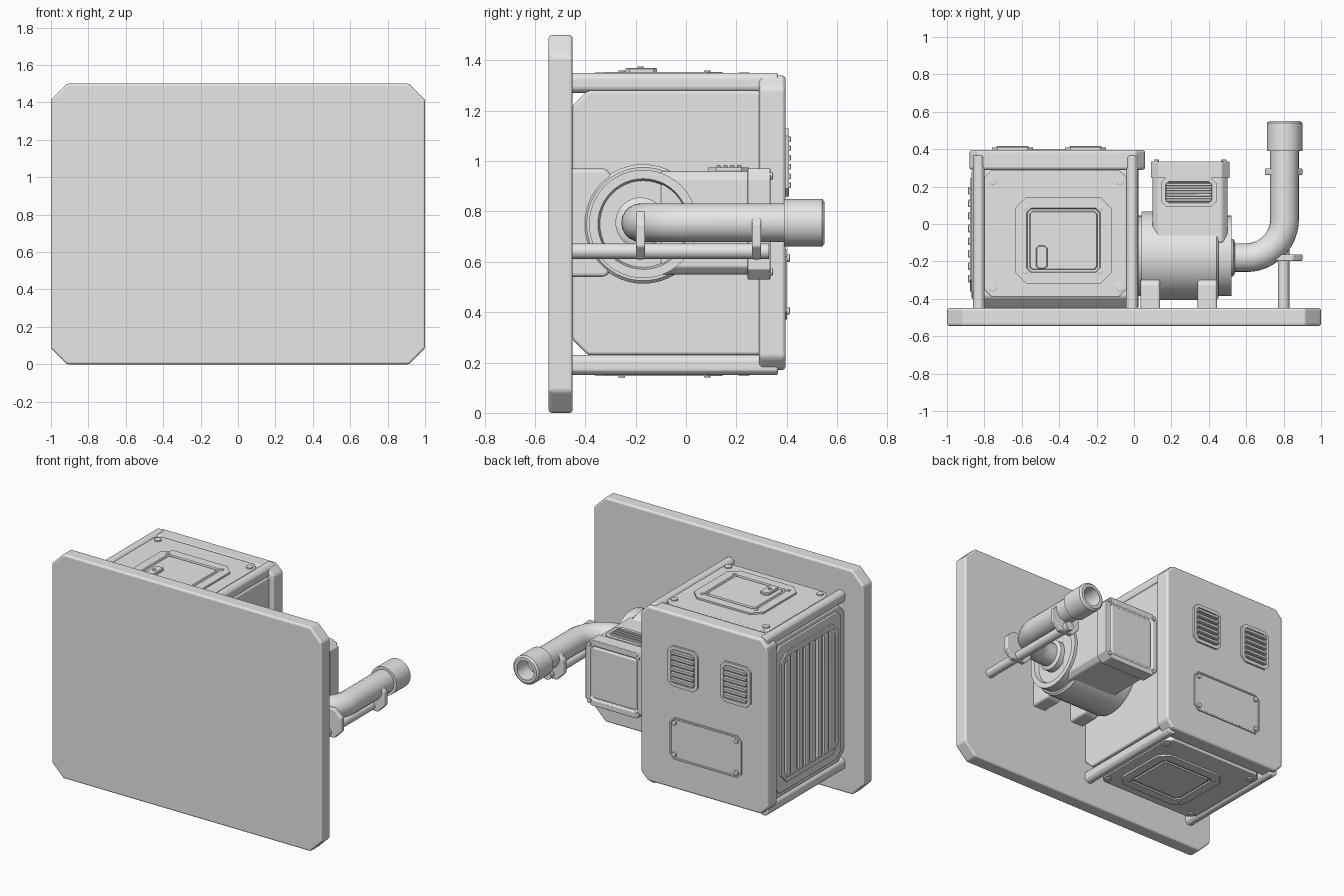
import bpy, bmesh
from math import sin, cos, pi, radians

cube = bpy.data.objects.get("Cube")
if cube:
    bpy.data.objects.remove(cube, do_unlink=True)

grey = bpy.data.materials.new("plain_grey")
grey.use_nodes = True
grey.diffuse_color = (0.8, 0.8, 0.8, 1)
grey.node_tree.nodes["Principled BSDF"].inputs["Base Color"].default_value = (0.8, 0.8, 0.8, 1)

rounded = []
PLACE = {"x": lambda u, v, w: (w, u, v),
         "y": lambda u, v, w: (u, w, v),
         "z": lambda u, v, w: (u, v, w)}


def octo(u0, u1, v0, v1, c):
    """Rectangle outline with cut corners."""
    return [(u0 + c, v0), (u1 - c, v0), (u1, v0 + c), (u1, v1 - c),
            (u1 - c, v1), (u0 + c, v1), (u0, v1 - c), (u0, v0 + c)]


def disc(u, v, r, n=48):
    return [(u + r * cos(2 * pi * i / n), v + r * sin(2 * pi * i / n)) for i in range(n)]


def prism(name, axis, outline, inner, outer, insets=(), bevel=0.0, smooth=False):
    """Extrude an outline along an axis; insets step the outer cap in and out."""
    bm = bmesh.new()
    place = PLACE[axis]
    a = [bm.verts.new(place(u, v, inner)) for u, v in outline]
    b = [bm.verts.new(place(u, v, outer)) for u, v in outline]
    bm.faces.new(a)
    cap = bm.faces.new(b)
    n = len(a)
    for i in range(n):
        j = (i + 1) % n
        bm.faces.new((a[i], a[j], b[j], b[i]))
    bmesh.ops.recalc_face_normals(bm, faces=bm.faces[:])
    for thick, depth in insets:
        bmesh.ops.inset_individual(bm, faces=[cap], thickness=thick, depth=depth)
    mesh = bpy.data.meshes.new(name)
    bm.to_mesh(mesh)
    bm.free()
    mesh.materials.append(grey)
    ob = bpy.data.objects.new(name, mesh)
    bpy.context.collection.objects.link(ob)
    if bevel:
        mod = ob.modifiers.new("soft_edges", "BEVEL")
        mod.width = bevel
        mod.segments = 3
        mod.limit_method = "ANGLE"
        mod.angle_limit = radians(30)
    if smooth:
        rounded.append(ob)
    return ob


def screws(name, axis, u0, u1, v0, v1, r, inner, outer):
    for u in (u0, u1):
        for v in (v0, v1):
            prism(name, axis, disc(u, v, r, 12), inner, outer, [(r * 0.25, 0.002)])


def vent(name, axis, rect, inner, outer, border, count, upright=False, c=0.03):
    """Recessed frame filled with evenly spaced bars."""
    u0, u1, v0, v1 = rect
    step = 0.012 if outer > inner else -0.012
    prism(name + "_frame", axis, octo(*rect, c), inner, outer, [(border, 0), (0.004, -0.012)])
    u0, u1, v0, v1 = u0 + border, u1 - border, v0 + border, v1 - border
    span = (u1 - u0 if upright else v1 - v0) / count
    for i in range(count):
        lo = (u0 if upright else v0) + span * (i + 0.2)
        hi = lo + span * 0.6
        bar = (lo, hi, v0, v1) if upright else (u0, u1, lo, hi)
        prism(name + "_bar", axis, octo(*bar, span * 0.05), outer - 1.2 * step,
              outer + 0.5 * step, [(span * 0.12, 0.003)])


# Mounting plate
prism("mounting_plate", "y", octo(-1, 1, 0, 1.5, 0.085), -0.45, -0.545, bevel=0.012)

# Housing: body, rear cover and four corner rails
prism("housing_body", "x", octo(-0.45, 0.35, 0.23, 1.28, 0.06), -0.86, 0.025, bevel=0.012)
prism("rear_cover", "y", octo(-0.88, 0.06, 0.17, 1.34, 0.05), 0.29, 0.395, bevel=0.014)
for x in (-0.83, -0.01):
    for z in (0.19, 1.31):
        prism("corner_rail", "y", octo(x - 0.032, x + 0.032, z - 0.04, z + 0.04, 0.018),
              -0.46, 0.365, bevel=0.008)

# Top and bottom access panels, mirrored about the housing middle
for side, label in ((1, "top"), (-1, "bottom")):
    def level(h):
        return 0.75 + side * h
    prism(label + "_panel", "z", octo(-0.8, -0.04, -0.39, 0.29, 0.04), level(0.45),
          level(0.592), bevel=0.006)
    prism(label + "_hatch", "z", octo(-0.635, -0.12, -0.32, 0.145, 0.06), level(0.58),
          level(0.604), [(0.065, 0), (0.005, -0.008), (0.012, 0), (0.005, 0.008)])
    screws(label + "_panel_screw", "z", -0.755, -0.075, -0.34, 0.23, 0.023, level(0.58), level(0.6))
    screws(label + "_hatch_screw", "z", -0.58, -0.18, -0.255, 0.085, 0.013, level(0.6), level(0.608))
prism("hatch_latch", "z", octo(-0.525, -0.462, -0.24, -0.115, 0.015), 1.34, 1.366, [(0.006, 0.004)])
prism("latch_pin", "z", disc(-0.494, -0.18, 0.012, 12), 1.36, 1.376)

# Side grille with upright slats
prism("grille_panel", "x", octo(-0.4, 0.285, 0.26, 1.25, 0.04), -0.8, -0.868, bevel=0.006)
vent("side_grille", "x", (-0.36, 0.245, 0.32, 1.19), -0.85, -0.878, 0.035, 8, True, 0.06)

# Rear louvres and blank plate
for x in (-0.65, -0.26):
    vent("rear_louvre", "y", (x - 0.11, x + 0.11, 0.86, 1.13), 0.38, 0.408, 0.025, 6)
prism("blank_plate", "y", octo(-0.69, -0.16, 0.37, 0.65, 0.03), 0.39, 0.402, [(0.01, 0.0), (0.004, -0.004)])
screws("blank_plate_screw", "y", -0.655, -0.195, 0.405, 0.615, 0.015, 0.39, 0.41)

# Motor drum with end bell, held by two feet
prism("motor_collar", "x", disc(-0.17, 0.75, 0.215), 0.0, 0.06, smooth=True)
prism("motor_drum", "x", disc(-0.17, 0.75, 0.237), 0.04, 0.44, [(0.012, 0.012)], smooth=True)
prism("end_bell", "x", disc(-0.17, 0.75, 0.215), 0.4, 0.52,
      [(0.035, 0.0), (0.008, -0.03)], smooth=True)
prism("outlet_neck", "x", disc(-0.18, 0.755, 0.1), 0.45, 0.53, [(0.015, 0.01)], smooth=True)
for x in (0.035, 0.34):
    prism("motor_foot", "x", octo(-0.5, -0.29, 0.54, 0.97, 0.03), x, x + 0.105, bevel=0.015)

# Junction box with lid and top vent
prism("junction_box", "y", octo(0.1, 0.5, 0.55, 0.96, 0.03), -0.1, 0.27, bevel=0.01)
prism("junction_lid", "y", octo(0.09, 0.51, 0.53, 0.97, 0.04), 0.245, 0.335,
      [(0.04, 0), (0.006, -0.01), (0.01, 0), (0.005, 0.006)], bevel=0.006)
screws("lid_screw", "y", 0.12, 0.48, 0.56, 0.94, 0.014, 0.32, 0.343)
vent("junction_vent", "z", (0.145, 0.44, 0.09, 0.25), 0.95, 0.975, 0.025, 4)

# Outlet pipe with a quarter bend and hollow end sleeve
bend = [(0.6 + 0.205 * sin(t * pi / 24), 0.025 - 0.205 * cos(t * pi / 24)) for t in range(13)]
path = [(0.45, -0.18)] + bend + [(0.805, 0.43)]
curve = bpy.data.curves.new("outlet_pipe", "CURVE")
curve.dimensions = "3D"
curve.bevel_depth = 0.077
curve.bevel_resolution = 8
spline = curve.splines.new("POLY")
spline.points.add(len(path) - 1)
for point, (x, y) in zip(spline.points, path):
    point.co = (x, y, 0.755, 1)
curve.materials.append(grey)
pipe = bpy.data.objects.new("outlet_pipe", curve)
bpy.context.collection.objects.link(pipe)
bpy.ops.object.select_all(action="DESELECT")
pipe.select_set(True)
bpy.context.view_layer.objects.active = pipe
bpy.ops.object.convert(target="MESH")
rounded.append(bpy.context.view_layer.objects.active)
prism("pipe_sleeve", "y", disc(0.805, 0.755, 0.095), 0.39, 0.54,
      [(0.012, 0.01), (0.02, 0), (0.003, -0.11)], smooth=True)

# Support rod and pipe clamps
prism("support_rod", "y", disc(0.8, 0.642, 0.031, 24), -0.46, 0.33, smooth=True)
for y in (-0.18, 0.28):
    prism("pipe_clamp", "y", octo(0.7, 0.9, 0.61, 0.8, 0.05), y - 0.018, y + 0.018, bevel=0.006)

# Smooth shading on the round parts
bpy.ops.object.select_all(action="DESELECT")
for ob in rounded:
    ob.select_set(True)
bpy.context.view_layer.objects.active = rounded[0]
bpy.ops.object.shade_smooth_by_angle(angle=radians(35))
